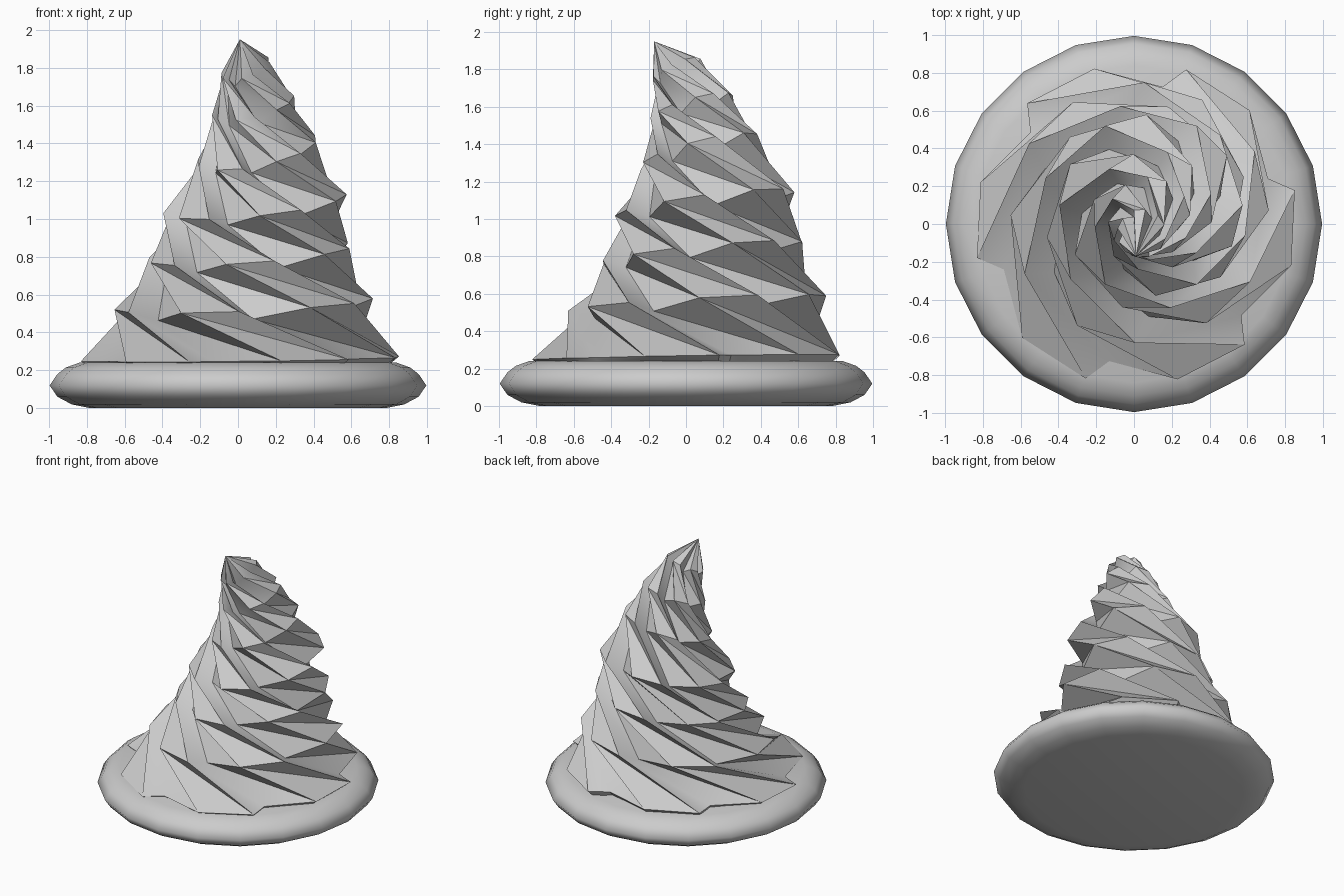
import bpy, math

if "Cube" in bpy.data.objects:
    bpy.data.objects.remove(bpy.data.objects["Cube"])


def make_object(name, rings, tip=None, angle=30, split=False):
    """Skin a stack of equal rings, capped below, closed by a ring or a point."""
    n = len(rings[0])
    verts = [v for ring in rings for v in ring]
    faces = [tuple(reversed(range(n)))]
    for k in range(len(rings) - 1):
        for i in range(n):
            j = (i + 1) % n
            a, b, c, d = k * n + i, k * n + j, (k + 1) * n + j, (k + 1) * n + i
            # split twisted quads along the long diagonal, so the grooves cut in
            faces += [(a, b, d), (b, c, d)] if split else [(a, b, c, d)]
    last = (len(rings) - 1) * n
    if tip:
        verts.append(tip)
        faces += [(last + i, last + (i + 1) % n, len(verts) - 1) for i in range(n)]
    else:
        faces.append(tuple(range(last, last + n)))
    mesh = bpy.data.meshes.new(name)
    mesh.from_pydata(verts, [], faces)
    mesh.update()
    obj = bpy.data.objects.new(name, mesh)
    bpy.context.collection.objects.link(obj)
    bpy.ops.object.select_all(action='DESELECT')
    obj.select_set(True)
    bpy.context.view_layer.objects.active = obj
    bpy.ops.object.shade_smooth_by_angle(angle=math.radians(angle))
    return obj


# Rounded round base with 20 sides
base_profile = [(0.78, 0), (0.88, 0.02), (0.955, 0.06), (0.996, 0.12),
                (0.955, 0.18), (0.91, 0.215), (0.84, 0.24)]
base_rings = [[(r * math.cos(math.tau * i / 20), r * math.sin(math.tau * i / 20), z)
               for i in range(20)] for r, z in base_profile]
make_object("base", base_rings, angle=75)

# Piped swirl: six saw-shaped ridges, twisted, tapered and bent to the front
# Each level: height, centre x, centre y, radius, valley ratio, twist, tilt
levels = [
    (0.20, 0.00, 0.00, 0.78, 0.88, 0, 0.0),
    (0.26, 0.01, 0.00, 0.86, 0.86, 0, 0.02),
    (0.55, 0.03, 0.06, 0.69, 0.80, 44, 0.07),
    (0.82, 0.06, 0.09, 0.55, 0.80, 88, 0.12),
    (1.08, 0.09, 0.10, 0.485, 0.76, 132, 0.17),
    (1.36, 0.10, 0.07, 0.32, 0.74, 176, 0.32),
    (1.60, 0.08, 0.03, 0.22, 0.74, 220, 0.35),
    (1.80, 0.04, -0.05, 0.13, 0.74, 264, 0.50),
]
swirl_rings = []
for k, (z, cx, cy, radius, valley, twist, tilt) in enumerate(levels):
    ring = []
    drop = 0.05 if k > 1 else 0
    for lobe in range(6):
        crest = 12 + 60 * lobe - twist
        # sharp crest, steep step to the valley, then a rounded rise
        for offset, ratio, dz in ((0, 1.0, 0), (7, valley, -drop), (33, 0.99, 0)):
            a = math.radians(crest + offset)
            dx, dy = radius * ratio * math.cos(a), radius * ratio * math.sin(a)
            ring.append((cx + dx, cy + dy, z + dz + tilt * (0.6 * dx + 0.8 * dy)))
    swirl_rings.append(ring)
make_object("cream_swirl", swirl_rings, tip=(0.01, -0.17, 1.95), angle=40, split=True)
